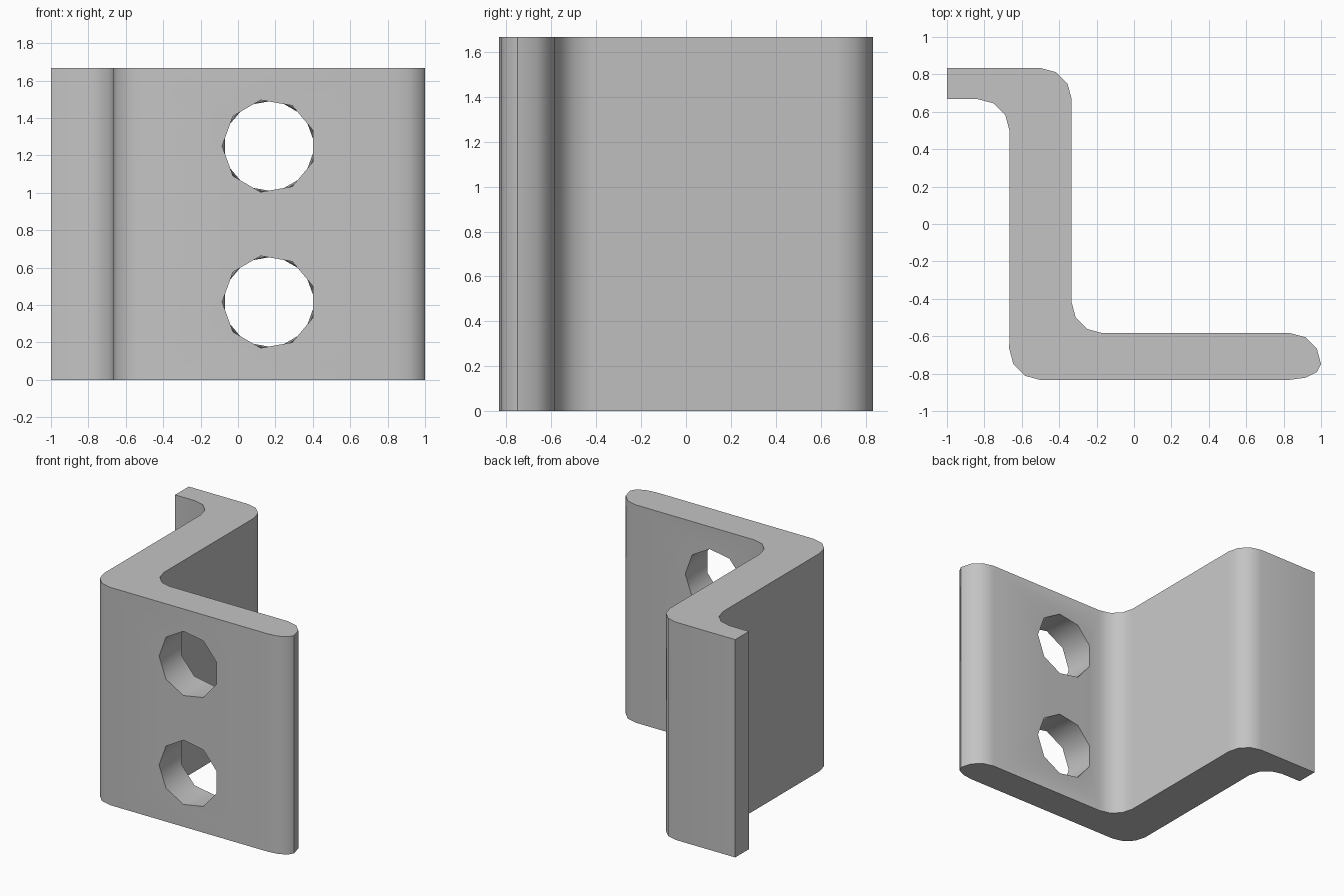
import bpy
import bmesh
from math import radians, cos, sin

cube = bpy.data.objects.get("Cube")
if cube:
    bpy.data.objects.remove(cube, do_unlink=True)

HEIGHT = 1.667
FRONT, BACK = -0.833, -0.583      # faces of the drilled plate
HOLE_X, HOLE_R, SIDES = 0.165, 0.25, 9
R = 0.167


def arc(cx, cy, start, end, rx=R, ry=R):
    """Quarter turn in three segments."""
    angles = [radians(start + (end - start) * i / 3) for i in range(4)]
    return [(cx + rx * cos(a), cy + ry * sin(a)) for a in angles]


# Z-shaped cross-section with rounded bends and a rounded tip
profile = [(-1, 0.667), (-1, 0.833)]
profile += arc(-0.5, 0.667, 90, 0)                # outer back bend
profile += arc(-0.167, -0.417, 180, 270)          # inner front bend
profile += arc(0.833, -0.75, 90, 0)               # rounded tip
profile += arc(0.833, -0.75, 0, -90, ry=0.083)[1:]
profile += arc(-0.5, -0.667, 270, 180)            # outer front bend
profile += arc(-0.833, 0.5, 0, 90)                # inner back bend

bm = bmesh.new()
low = [bm.verts.new((x, y, 0)) for x, y in profile]
high = [bm.verts.new((x, y, HEIGHT)) for x, y in profile]
bm.faces.new(low)
bm.faces.new(high)

# Side walls; the two plate faces stay open so holes can be filled around
plate_edges = {FRONT: [], BACK: []}
for i in range(len(low)):
    j = (i + 1) % len(low)
    face = bm.faces.new((low[i], low[j], high[j], high[i]))
    for y in plate_edges:
        if all(abs(v.co.y - y) < 0.002 for v in face.verts):
            plate_edges[y] = list(face.edges)
            bm.faces.remove(face)
            break


def ring(y, z, turn):
    """Nine-sided hole rim on one plate face."""
    verts = []
    for k in range(SIDES):
        a = radians(turn + 360 * k / SIDES)
        verts.append(bm.verts.new((HOLE_X + HOLE_R * cos(a), y, z + HOLE_R * sin(a))))
    for k in range(SIDES):
        plate_edges[y].append(bm.edges.new((verts[k], verts[(k + 1) % SIDES])))
    return verts


# Two screw holes, the back rim turned by half a step
for z in (HEIGHT / 4, HEIGHT * 3 / 4):
    a, b = ring(FRONT, z, 20), ring(BACK, z, 40)
    for k in range(SIDES):
        n = (k + 1) % SIDES
        bm.faces.new((a[k], a[n], b[k]))
        bm.faces.new((b[k], a[n], b[n]))

# Drilled plate faces
for edges in plate_edges.values():
    bmesh.ops.triangle_fill(bm, edges=edges, use_beauty=True)
bmesh.ops.recalc_face_normals(bm, faces=bm.faces[:])

mesh = bpy.data.meshes.new("angled_bracket")
bm.to_mesh(mesh)
bm.free()
bracket = bpy.data.objects.new("angled_bracket", mesh)
bpy.context.collection.objects.link(bracket)

# Plain grey metal
grey = bpy.data.materials.new("plain_grey")
grey.use_nodes = True
colour = (0.55, 0.55, 0.55, 1)
grey.diffuse_color = colour
grey.node_tree.nodes["Principled BSDF"].inputs["Base Color"].default_value = colour
mesh.materials.append(grey)

bpy.ops.object.select_all(action="DESELECT")
bracket.select_set(True)
bpy.context.view_layer.objects.active = bracket
bpy.ops.object.shade_smooth_by_angle(angle=radians(40))
